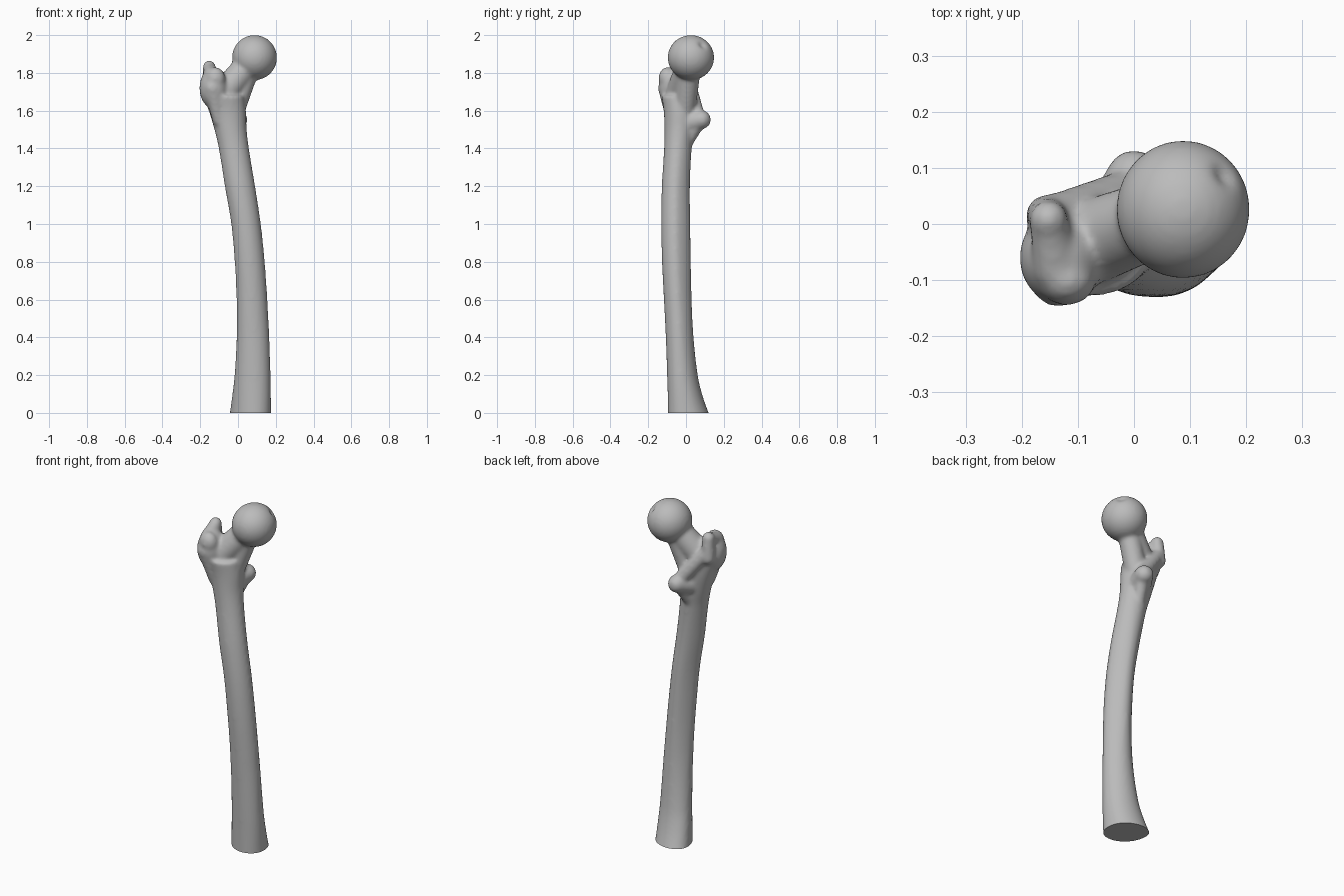
import bpy, bmesh, math
from mathutils import Vector, Matrix

cube = bpy.data.objects.get("Cube")
if cube:
    bpy.data.objects.remove(cube, do_unlink=True)

bone = bpy.data.materials.new("bone_grey")
bone.use_nodes = True
COLOR = (0.5, 0.5, 0.5, 1)
bone.diffuse_color = COLOR
bone.node_tree.nodes["Principled BSDF"].inputs["Base Color"].default_value = COLOR

bm = bmesh.new()


def ellipsoid(center, radii):
    m = Matrix.Translation(center) @ Matrix.Diagonal((*radii, 1))
    bmesh.ops.create_uvsphere(bm, u_segments=48, v_segments=32, radius=1, matrix=m)


def limb(a, ra, b, rb):
    """Tapered rod with rounded ends."""
    a, b = Vector(a), Vector(b)
    d = b - a
    m = Matrix.Translation((a + b) / 2) @ d.to_track_quat("Z", "Y").to_matrix().to_4x4()
    bmesh.ops.create_cone(bm, cap_ends=True, segments=32, radius1=ra, radius2=rb,
                          depth=d.length, matrix=m)
    ellipsoid(a, (ra,) * 3)
    ellipsoid(b, (rb,) * 3)


def smooth_row(rows, i, t):
    """Smooth interpolation between profile rows."""
    p = [rows[max(0, min(len(rows) - 1, i + k))] for k in (-1, 0, 1, 2)]
    out = []
    for p0, p1, p2, p3, z1, z2 in zip(*p, [p[1][0]] * 6, [p[2][0]] * 6):
        dz = z2 - z1
        m1 = (p2 - p0) / (p[2][0] - p[0][0]) * dz
        m2 = (p3 - p1) / (p[3][0] - p[1][0]) * dz
        out.append((2*t**3 - 3*t*t + 1) * p1 + (t**3 - 2*t*t + t) * m1
                   + (3*t*t - 2*t**3) * p2 + (t**3 - t*t) * m2)
    return out


# Shaft: height, left and right x, front and back y, back ridge strength
SHAFT = [
    (-0.1, -0.055, 0.177, -0.093, 0.165, -0.15),
    (0.0, -0.04, 0.175, -0.095, 0.12, -0.12),
    (0.1, -0.028, 0.174, -0.097, 0.085, -0.08),
    (0.2, -0.018, 0.172, -0.100, 0.062, 0),
    (0.4, -0.008, 0.166, -0.107, 0.04, 0.12),
    (0.6, -0.008, 0.156, -0.117, 0.03, 0.22),
    (0.8, -0.018, 0.142, -0.127, 0.026, 0.28),
    (1.0, -0.036, 0.121, -0.131, 0.023, 0.28),
    (1.2, -0.07, 0.091, -0.128, 0.021, 0.22),
    (1.4, -0.102, 0.058, -0.116, 0.03, 0.1),
    (1.5, -0.125, 0.046, -0.114, 0.042, 0),
    (1.6, -0.155, 0.042, -0.118, 0.05, 0),
    (1.68, -0.185, 0.03, -0.13, 0.045, 0),
]
SIDES, STEPS = 48, 5
loops = []
for i in range(len(SHAFT) - 1):
    for s in range(STEPS + (i == len(SHAFT) - 2)):
        z, x0, x1, y0, y1, ridge = smooth_row(SHAFT, i, s / STEPS)
        skew = 0.2 * max(0, 1 - max(z, 0) / 0.5)
        loop = []
        for k in range(SIDES):
            a = math.tau * k / SIDES
            back = max(0, math.sin(a - skew))
            x = math.cos(a) * (1 - ridge * back)
            loop.append(bm.verts.new(((x0 + x1) / 2 + x * (x1 - x0) / 2,
                                      (y0 + y1) / 2 + math.sin(a - skew) * (y1 - y0) / 2, z)))
        loops.append(loop)
for lo, hi in zip(loops, loops[1:]):
    for k in range(SIDES):
        n = (k + 1) % SIDES
        bm.faces.new((lo[k], lo[n], hi[n], hi[k]))
bm.faces.new(loops[0][::-1])
bm.faces.new(loops[-1])

# Ball head and neck
HEAD = Vector((0.0875, 0.026, 1.881))
ellipsoid(HEAD, (0.119, 0.123, 0.119))
limb((0.06, 0.02, 1.85), 0.068, (-0.07, -0.03, 1.70), 0.075)
limb((0.055, 0.02, 1.82), 0.058, (-0.03, -0.01, 1.58), 0.058)

# Large outer knob with its hooked tip
ellipsoid((-0.128, -0.06, 1.72), (0.076, 0.084, 0.11))
ellipsoid((-0.12, -0.1, 1.77), (0.052, 0.045, 0.06))
limb((-0.155, 0.015, 1.72), 0.038, (-0.152, 0.008, 1.832), 0.034)
limb((-0.152, 0.008, 1.825), 0.034, (-0.14, -0.08, 1.79), 0.04)
limb((-0.135, -0.1, 1.72), 0.048, (-0.1, -0.07, 1.55), 0.035)

# Small inner knob and the crest joining it to the tip
limb((-0.025, 0.02, 1.54), 0.062, (0.0, 0.082, 1.552), 0.05)
limb((0.0, 0.07, 1.55), 0.04, (-0.03, 0.0, 1.42), 0.03)
limb((-0.02, 0.055, 1.59), 0.04, (-0.14, 0.018, 1.74), 0.036)

# Fuse everything into one smooth skin
bmesh.ops.recalc_face_normals(bm, faces=bm.faces)
mesh = bpy.data.meshes.new("thigh_bone")
bm.to_mesh(mesh)
bm.free()
obj = bpy.data.objects.new("thigh_bone", mesh)
bpy.context.collection.objects.link(obj)
remesh = obj.modifiers.new("fuse", "REMESH")
remesh.mode = "VOXEL"
remesh.voxel_size = 0.009
soften = obj.modifiers.new("soften", "SMOOTH")
soften.factor = 0.5
soften.iterations = 10
depsgraph = bpy.context.evaluated_depsgraph_get()
fused = bpy.data.meshes.new_from_object(obj.evaluated_get(depsgraph))
obj.modifiers.clear()
obj.data = fused

# Flat cut at the base, shallow pit in the ball head
bm = bmesh.new()
bm.from_mesh(fused)
cut = bmesh.ops.bisect_plane(bm, geom=bm.verts[:] + bm.edges[:] + bm.faces[:],
                             plane_co=(0, 0, 0), plane_no=(0, 0, -1), clear_outer=True)
rim = [e for e in cut["geom_cut"] if isinstance(e, bmesh.types.BMEdge)]
bmesh.ops.contextual_create(bm, geom=rim)
pit_dir = Vector((0.6, 0.5, 0.55)).normalized()
pit = HEAD + pit_dir * 0.12
for v in bm.verts:
    v.co -= pit_dir * 0.011 * math.exp(-((v.co - pit).length / 0.022) ** 2)
bmesh.ops.recalc_face_normals(bm, faces=bm.faces)
bm.to_mesh(fused)
bm.free()
fused.materials.clear()
fused.materials.append(bone)

bpy.context.view_layer.objects.active = obj
obj.select_set(True)
bpy.ops.object.shade_smooth_by_angle(angle=math.radians(50))
